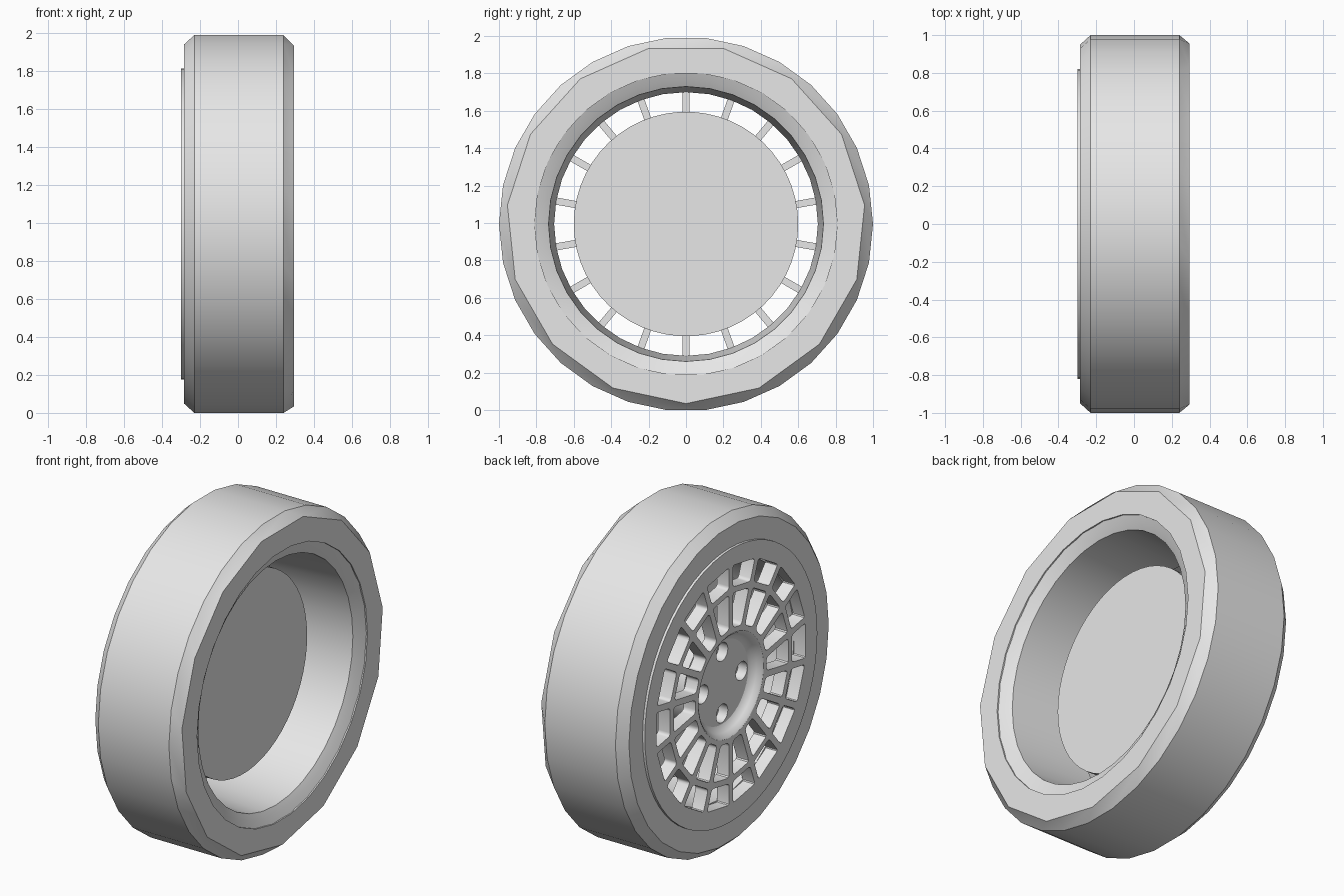
import bpy, bmesh
from math import sin, cos, asin, pi, radians, degrees
from mathutils import Vector, Matrix

cube = bpy.data.objects.get("Cube")
if cube:
    bpy.data.objects.remove(cube)

CENTRE_Z = cos(pi / 30)          # the tyre rests on one of its 30 flats
SPOKES = 18

grey = bpy.data.materials.new("plain_grey")
grey.use_nodes = True
grey.diffuse_color = (0.8, 0.8, 0.8, 1)
for node in grey.node_tree.nodes:
    if node.type == 'BSDF_PRINCIPLED':
        node.inputs["Base Color"].default_value = grey.diffuse_color


def finish(obj):
    """Merge, orient and shade a part."""
    bm = bmesh.new()
    bm.from_mesh(obj.data)
    bmesh.ops.remove_doubles(bm, verts=bm.verts, dist=0.0005)
    bmesh.ops.recalc_face_normals(bm, faces=bm.faces)
    bm.to_mesh(obj.data)
    bm.free()
    obj.data.materials.clear()
    obj.data.materials.append(grey)
    bpy.ops.object.select_all(action='DESELECT')
    obj.select_set(True)
    bpy.context.view_layer.objects.active = obj
    bpy.ops.object.shade_smooth_by_angle(angle=radians(30))


def lathe(name, profile, segments, coarse_ring=None):
    """Spin a closed (x, radius) profile about the axle."""
    bm = bmesh.new()
    rings = []
    for i, (x, r) in enumerate(profile):
        ring = []
        for k in range(segments):
            a = 360 * k / segments
            if i == coarse_ring:     # snap pairs together: half the sides
                a = round((a + 90) / 24) * 24 - 90
            a = radians(a)
            ring.append(bm.verts.new((x, r * cos(a), r * sin(a) + CENTRE_Z)))
        rings.append(ring)
    for i, ring in enumerate(rings):
        nxt = rings[(i + 1) % len(rings)]
        for k in range(segments):
            j = (k + 1) % segments
            bm.faces.new((ring[k], ring[j], nxt[j], nxt[k]))
    mesh = bpy.data.meshes.new(name)
    bm.to_mesh(mesh)
    bm.free()
    obj = bpy.data.objects.new(name, mesh)
    bpy.context.collection.objects.link(obj)
    finish(obj)


def cylinder(name, x0, x1, radius, segments=54):
    bm = bmesh.new()
    bmesh.ops.create_cone(bm, cap_ends=True, segments=segments, radius1=radius,
                          radius2=radius, depth=x1 - x0,
                          matrix=Matrix.Translation(((x0 + x1) / 2, 0, CENTRE_Z))
                          @ Matrix.Rotation(pi / 2, 4, 'Y'))
    mesh = bpy.data.meshes.new(name)
    bm.to_mesh(mesh)
    bm.free()
    obj = bpy.data.objects.new(name, mesh)
    bpy.context.collection.objects.link(obj)
    finish(obj)


def circle(radius, segments, u=0, v=0):
    return [(u + radius * cos(2 * pi * k / segments),
             v + radius * sin(2 * pi * k / segments)) for k in range(segments)]


def window(r0, r1, angle, half_spoke, rounding):
    """Rounded opening between two straight spokes."""
    def corner(r, side):
        a = angle + side * (pi / SPOKES - asin(half_spoke / r))
        return Vector((r * cos(a), r * sin(a)))
    corners = [corner(r0, -1), corner(r1, -1), corner(r1, 1), corner(r0, 1)]
    points = []
    for i, p in enumerate(corners):
        a = p + (corners[i - 1] - p).normalized() * rounding
        b = p + (corners[(i + 1) % 4] - p).normalized() * rounding
        for t in (0, 1 / 3, 2 / 3, 1):
            points.append(a * (1 - t) ** 2 + p * 2 * t * (1 - t) + b * t * t)
    return points


def plate(name, outlines, x0, x1):
    """Flat plate with holes, from filled outlines across the axle."""
    curve = bpy.data.curves.new(name, 'CURVE')
    curve.dimensions = '2D'
    curve.fill_mode = 'BOTH'
    curve.extrude = (x1 - x0) / 2
    for outline in outlines:
        spline = curve.splines.new('POLY')
        spline.points.add(len(outline) - 1)
        for point, (u, v) in zip(spline.points, outline):
            point.co = (u, v, 0, 1)
        spline.use_cyclic_u = True
    obj = bpy.data.objects.new(name, curve)
    bpy.context.collection.objects.link(obj)
    bpy.ops.object.select_all(action='DESELECT')
    obj.select_set(True)
    bpy.context.view_layer.objects.active = obj
    bpy.ops.object.convert(target='MESH')
    obj = bpy.context.view_layer.objects.active
    # turn the plate so that its thickness runs along the axle
    obj.data.transform(Matrix(((0, 0, 1, (x0 + x1) / 2), (1, 0, 0, 0),
                               (0, 1, 0, CENTRE_Z), (0, 0, 0, 1))))
    finish(obj)


# Tyre, with a coarser edge on the inner side
lathe("tyre", [(-0.285, 0.81), (-0.285, 0.95), (-0.23, 1.0), (0.24, 1.0),
               (0.295, 0.96), (0.295, 0.81)], 30, coarse_ring=4)

# Rim barrel with its sloping lip
lathe("rim_barrel", [(0.292, 0.82), (0.27, 0.77), (0.25, 0.735), (-0.225, 0.705),
                     (-0.225, 0.76), (0.24, 0.77)], 36)

# Spoked wheel face: two rows of openings around the hub
outlines = [circle(0.82, 60), circle(0.31, 48)]
for k in range(SPOKES):
    angle = 2 * pi * k / SPOKES
    outlines.append(window(0.34, 0.55, angle, 0.019, 0.022))
    outlines.append(window(0.585, 0.715, angle, 0.019, 0.018))
plate("wheel_face", outlines, -0.30, -0.22)

# Dished hub and its floor with four bolt holes
lathe("hub_dish", [(-0.30, 0.31), (-0.292, 0.298), (-0.27, 0.283), (-0.25, 0.268),
                   (-0.238, 0.245), (-0.22, 0.245), (-0.22, 0.31)], 48)
bolts = [circle(0.055, 20, 0.185 * cos(k * pi / 2), 0.185 * sin(k * pi / 2))
         for k in range(4)]
plate("hub_floor", [circle(0.26, 48)] + bolts, -0.24, -0.18)
cylinder("hub_core", -0.18, 0.01, 0.28)

# Solid disc behind the spokes
cylinder("brake_disc", 0.0, 0.04, 0.6)
